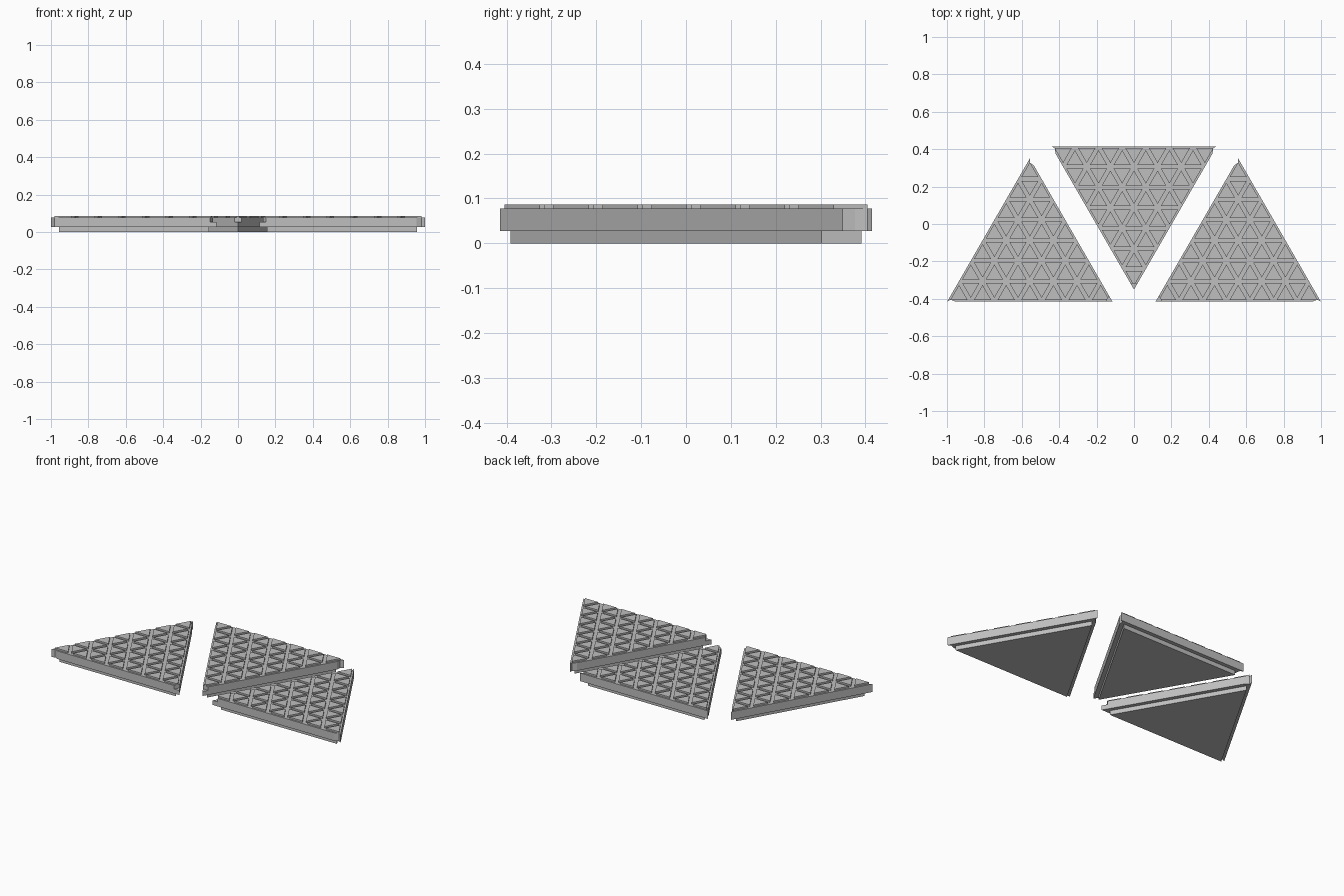
import bpy, bmesh, math
from mathutils import Vector

cube = bpy.data.objects.get("Cube")
if cube:
    bpy.data.objects.remove(cube, do_unlink=True)

mat = bpy.data.materials.new("plain grey")
mat.use_nodes = True
GREY = (0.52, 0.52, 0.52, 1)
mat.diffuse_color = GREY
mat.node_tree.nodes["Principled BSDF"].inputs["Base Color"].default_value = GREY

SIDE = 0.884
R = SIDE / (2 * math.sqrt(3))      # inradius of a tile
ROWS = 7
GROOVE = 0.01                      # half the groove width
TIP_CUT = -2 * R + 0.031           # the tip is stepped down below this y


def clip_tip(pts):
    """Keep the part of a convex outline above the tip cut."""
    out = []
    for a, b in zip(pts, pts[1:] + pts[:1]):
        if a.y >= TIP_CUT:
            out.append(a)
        if (a.y < TIP_CUT) != (b.y < TIP_CUT):
            out.append(a.lerp(b, (TIP_CUT - a.y) / (b.y - a.y)))
    return out


def prisms(name, outlines, z0, z1):
    """One mesh holding a vertical prism for each outline."""
    bm = bmesh.new()
    for pts in outlines:
        low = [bm.verts.new((p.x, p.y, z0)) for p in pts]
        top = [bm.verts.new((p.x, p.y, z1)) for p in pts]
        bm.faces.new(low[::-1])
        bm.faces.new(top)
        for i in range(len(pts)):
            k = (i + 1) % len(pts)
            bm.faces.new((low[i], low[k], top[k], top[i]))
    bmesh.ops.recalc_face_normals(bm, faces=bm.faces)
    mesh = bpy.data.meshes.new(name)
    bm.to_mesh(mesh)
    bm.free()
    mesh.materials.append(mat)
    return mesh


def triangle(inset):
    r = R - inset
    half = r * math.sqrt(3)
    return [Vector((0, -2 * r)), Vector((half, r)), Vector((-half, r))]


# Body outline: small notches beside the two far corners
tip, right, left = triangle(0)


def notch(corner):
    return [corner + (tip - corner).normalized() * 0.044,
            corner - corner.normalized() * 0.022, corner]


outline = [tip] + notch(right) + notch(left)[::-1]

# Raised triangular studs on a triangular lattice
step = SIDE / ROWS
row_h = 3 * R / ROWS


def lattice(i, j):
    return Vector(((j - i / 2) * step, -2 * R + i * row_h))


studs = []
for i in range(ROWS):
    for j in range(i + 1):
        cells = [[lattice(i, j), lattice(i + 1, j + 1), lattice(i + 1, j)]]
        if j < i:
            cells.append([lattice(i, j), lattice(i, j + 1), lattice(i + 1, j + 1)])
        for cell in cells:
            mid = (cell[0] + cell[1] + cell[2]) / 3
            scale = 1 - GROOVE * 3 / row_h
            studs.append(clip_tip([mid + (p - mid) * scale for p in cell]))

parts = {
    "foot_plate": prisms("foot_plate", [triangle(0.0235)], 0, 0.027),
    "lower_body": prisms("lower_body", [outline], 0.027, 0.055),
    "upper_body": prisms("upper_body", [clip_tip(outline)], 0.055, 0.077),
    "raised_studs": prisms("raised_studs", studs, 0.077, 0.087),
}

# Three tiles sharing the same parts
tiles = {"back": (0, 0.16, 0), "right": (-0.557, -0.16, 60), "left": (0.557, -0.16, -60)}
for place, (x, y, turn) in tiles.items():
    for part, mesh in parts.items():
        ob = bpy.data.objects.new(f"{place}_tile_{part}", mesh)
        ob.location = (x, y, 0)
        ob.rotation_euler.z = math.radians(turn)
        bpy.context.scene.collection.objects.link(ob)
